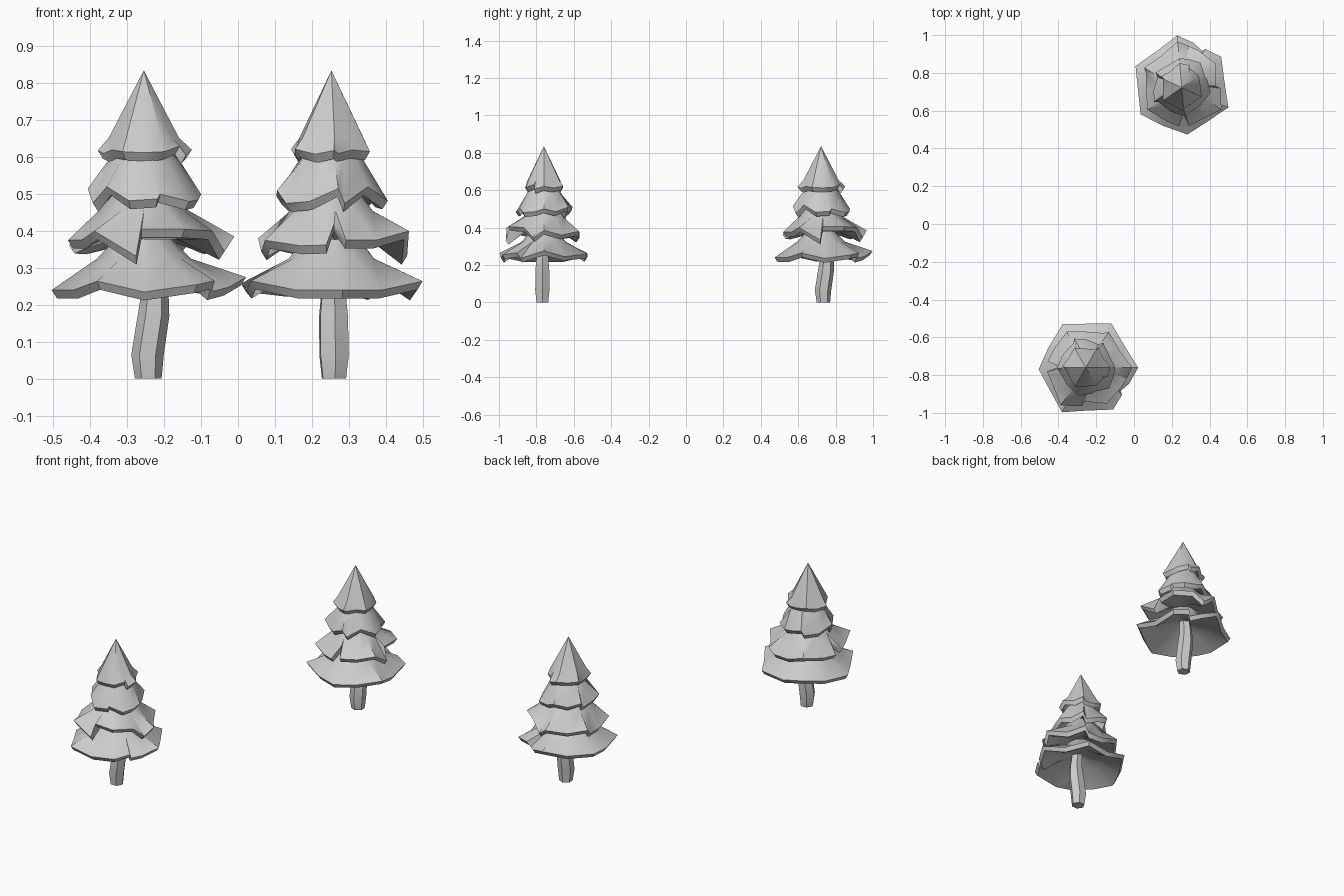
import bpy
import bmesh
from math import cos, sin, radians
from mathutils import Matrix, Vector

cube = bpy.data.objects.get("Cube")
if cube:
    bpy.data.objects.remove(cube, do_unlink=True)

grey = bpy.data.materials.new("plain grey")
grey.use_nodes = True
grey.diffuse_color = (0.6, 0.6, 0.6, 1)
grey.node_tree.nodes["Principled BSDF"].inputs["Base Color"].default_value = grey.diffuse_color


def polar(angle, radius, z):
    return Vector((radius * cos(radians(angle)), radius * sin(radians(angle)), z))


def finish(name, bm, place):
    """Clean the mesh, move it to its tree and shade it."""
    bmesh.ops.remove_doubles(bm, verts=bm.verts, dist=0.0005)
    bmesh.ops.recalc_face_normals(bm, faces=bm.faces)
    mesh = bpy.data.meshes.new(name)
    bm.to_mesh(mesh)
    bm.free()
    mesh.materials.append(grey)
    obj = bpy.data.objects.new(name, mesh)
    bpy.context.collection.objects.link(obj)
    obj.matrix_world = place
    bpy.ops.object.select_all(action="DESELECT")
    obj.select_set(True)
    bpy.context.view_layer.objects.active = obj
    bpy.ops.object.shade_smooth_by_angle(angle=radians(42))


def loft(bm, rings):
    """Bridge closed rings of equal length with quads."""
    rows = [[bm.verts.new(p) for p in ring] for ring in rings]
    for low, high in zip(rows, rows[1:]):
        count = len(low)
        for i in range(count):
            j = (i + 1) % count
            bm.faces.new((low[i], low[j], high[j], high[i]))
    return rows


def build_tier(name, rim, mid, top, place):
    """Flared skirt: thick ragged rim, shoulder ring, closed hollow underside."""
    mid_r, mid_z = mid
    top_r, top_z = top
    rim_low = min(z for a, r, z in rim)
    # Points of one slit share a shoulder point
    shared = [round(a / 15) * 15 for a, r, z in rim]
    rings = [
        [polar(a, 0.004, rim_low + 0.085) for a in shared],
        [polar(a, r * 0.5, rim_low + 0.045) for a, r, z in rim],
        [polar(a, r - 0.015, z - 0.023) for a, r, z in rim],
        [polar(a, r, z) for a, r, z in rim],
        [polar(a, mid_r * (1.06 if a % 60 == 0 else 0.97), mid_z) for a in shared],
        [polar(a, top_r, top_z) for a in shared],
    ]
    bm = bmesh.new()
    loft(bm, rings)
    finish(name, bm, place)


def build_trunk(name, place):
    """Six-sided bent trunk, from (x offset, radius, height) rings."""
    path = [(.012, .036, 0), (.01, .044, .065), (.026, .043, .17), (.03, .037, .23), (.02, .03, .34)]
    rings = [[polar(a, r, z) + Vector((x, -0.008, 0)) for a in range(0, 360, 60)]
             for x, r, z in path]
    bm = bmesh.new()
    rows = loft(bm, rings)
    bm.faces.new(rows[0])
    bm.faces.new(rows[-1])
    finish(name, bm, place)


# Rims as (angle, radius, height); near-equal angles make a slit or step
bottom_rim = [(0, .277, .275), (28, .235, .245), (60, .27, .258), (90, .232, .24),
              (118, .26, .265), (150, .225, .24), (182, .25, .24), (212, .225, .24),
              (242, .268, .264), (270, .228, .235), (303, .265, .255),
              (323, .24, .265), (326, .222, .236), (340, .245, .248)]
lower_rim = [(0, .245, .385), (28, .2, .36), (57, .225, .38), (63, .205, .345),
             (90, .19, .345), (118, .215, .375), (150, .195, .36), (171, .205, .362),
             (178, .14, .42), (186, .207, .375), (212, .2, .375), (236, .24, .4),
             (264, .205, .332), (268, .18, .405), (300, .22, .405), (330, .215, .4),
             (346, .225, .345)]
upper_rim = [(0, .155, .5), (28, .14, .485), (55, .16, .51), (62, .14, .475),
             (90, .15, .495), (112, .165, .51), (117, .145, .475), (150, .14, .48),
             (182, .152, .515), (190, .14, .475), (222, .135, .52), (255, .155, .482),
             (285, .142, .487), (289, .135, .5), (318, .165, .48), (343, .155, .485)]
crown_rim = [(0, .13, .62), (30, .105, .612), (56, .125, .622), (63, .108, .605),
             (90, .1, .608), (120, .12, .622), (150, .105, .608), (178, .125, .618),
             (185, .108, .61), (210, .1, .62), (240, .115, .615), (270, .1, .612),
             (300, .11, .615), (332, .11, .63), (336, .125, .605)]

tiers = [
    ("bottom_branches", bottom_rim, (.12, .325), (.07, .385)),
    ("lower_branches", lower_rim, (.115, .455), (.065, .52)),
    ("upper_branches", upper_rim, (.095, .585), (.05, .645)),
    ("crown", crown_rim, (.09, .652), (0, .835)),
]

# The same tree stands twice, the second turned a little over a quarter
trees = {
    "front": Matrix.Translation((-.255, -.76, 0)),
    "back": Matrix.Translation((.253, .722, 0)) @ Matrix.Rotation(radians(95), 4, "Z"),
}
for side, place in trees.items():
    build_trunk(side + "_trunk", place)
    for part, rim, mid, top in tiers:
        build_tier(side + "_" + part, rim, mid, top, place)
